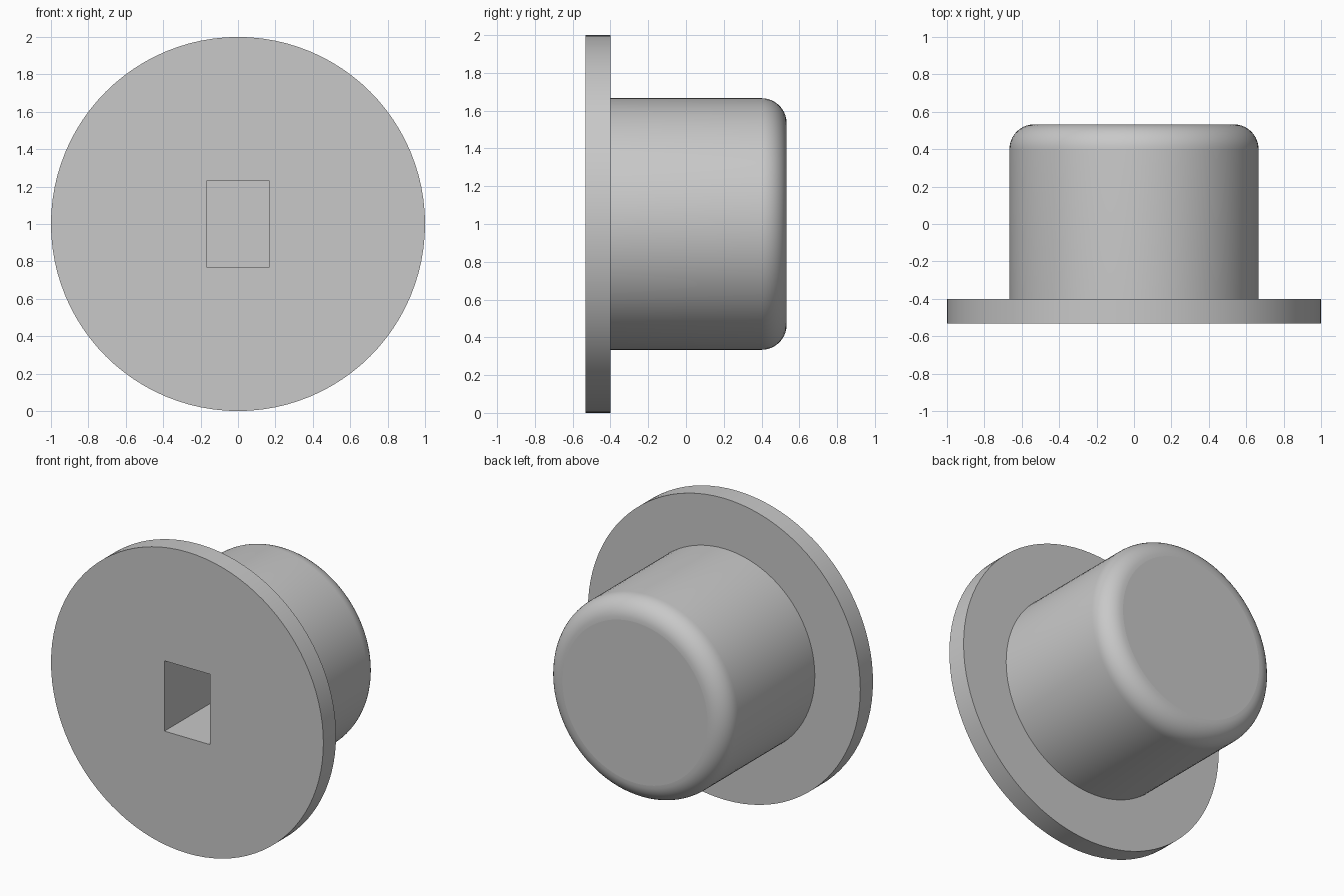
import bpy
import bmesh
from math import sin, cos, pi, radians
from mathutils import Matrix

if "Cube" in bpy.data.objects:
    bpy.data.objects.remove(bpy.data.objects["Cube"])

# One plain grey for the whole part
grey = bpy.data.materials.new("plain_grey")
grey.use_nodes = True
colour = (0.58, 0.58, 0.58, 1)
grey.diffuse_color = colour
grey.node_tree.nodes["Principled BSDF"].inputs["Base Color"].default_value = colour

SIDES = 96
FRONT, FLANGE_BACK, BACK = -0.533, -0.4, 0.533
FLANGE_R, PLUG_R, FILLET = 1.0, 0.666, 0.133


def make_object(name, bm):
    mesh = bpy.data.meshes.new(name)
    bmesh.ops.recalc_face_normals(bm, faces=bm.faces)
    bm.to_mesh(mesh)
    bm.free()
    mesh.materials.append(grey)
    obj = bpy.data.objects.new(name, mesh)
    bpy.context.collection.objects.link(obj)
    return obj


# Flange and plug as one turned solid: (radius, y) profile with a rounded back rim
profile = [(FLANGE_R, FRONT), (FLANGE_R, FLANGE_BACK), (PLUG_R, FLANGE_BACK)]
for i in range(11):
    a = i / 10 * pi / 2
    profile.append((PLUG_R - FILLET + FILLET * cos(a), BACK - FILLET + FILLET * sin(a)))

bm = bmesh.new()
rings = []
for r, y in profile:
    angles = [2 * pi * k / SIDES for k in range(SIDES)]
    rings.append([bm.verts.new((r * cos(a), y, 1 + r * sin(a))) for a in angles])
for lower, upper in zip(rings, rings[1:]):
    for k in range(SIDES):
        n = (k + 1) % SIDES
        bm.faces.new((lower[k], lower[n], upper[n], upper[k]))
bm.faces.new(rings[0])
bm.faces.new(rings[-1])
plug = make_object("flanged_plug", bm)

# Rectangular blind socket cut into the front
SOCKET_DEPTH = 0.8
bm = bmesh.new()
bmesh.ops.create_cube(bm, size=1, matrix=Matrix.Translation((0, FRONT, 1))
                      @ Matrix.Diagonal((0.334, 2 * SOCKET_DEPTH, 0.467, 1)))
cutter = make_object("socket_cutter", bm)
cutter.hide_render = True

bpy.ops.object.select_all(action='DESELECT')
plug.select_set(True)
bpy.context.view_layer.objects.active = plug
cut = plug.modifiers.new("socket", 'BOOLEAN')
cut.operation = 'DIFFERENCE'
cut.solver = 'EXACT'
cut.object = cutter
bpy.ops.object.modifier_apply(modifier=cut.name)
bpy.data.objects.remove(cutter)

# Smooth round walls, flat end faces
bpy.ops.object.shade_smooth_by_angle(angle=radians(30))
for face in plug.data.polygons:
    if abs(face.normal.y) > 0.999:
        face.use_smooth = False
